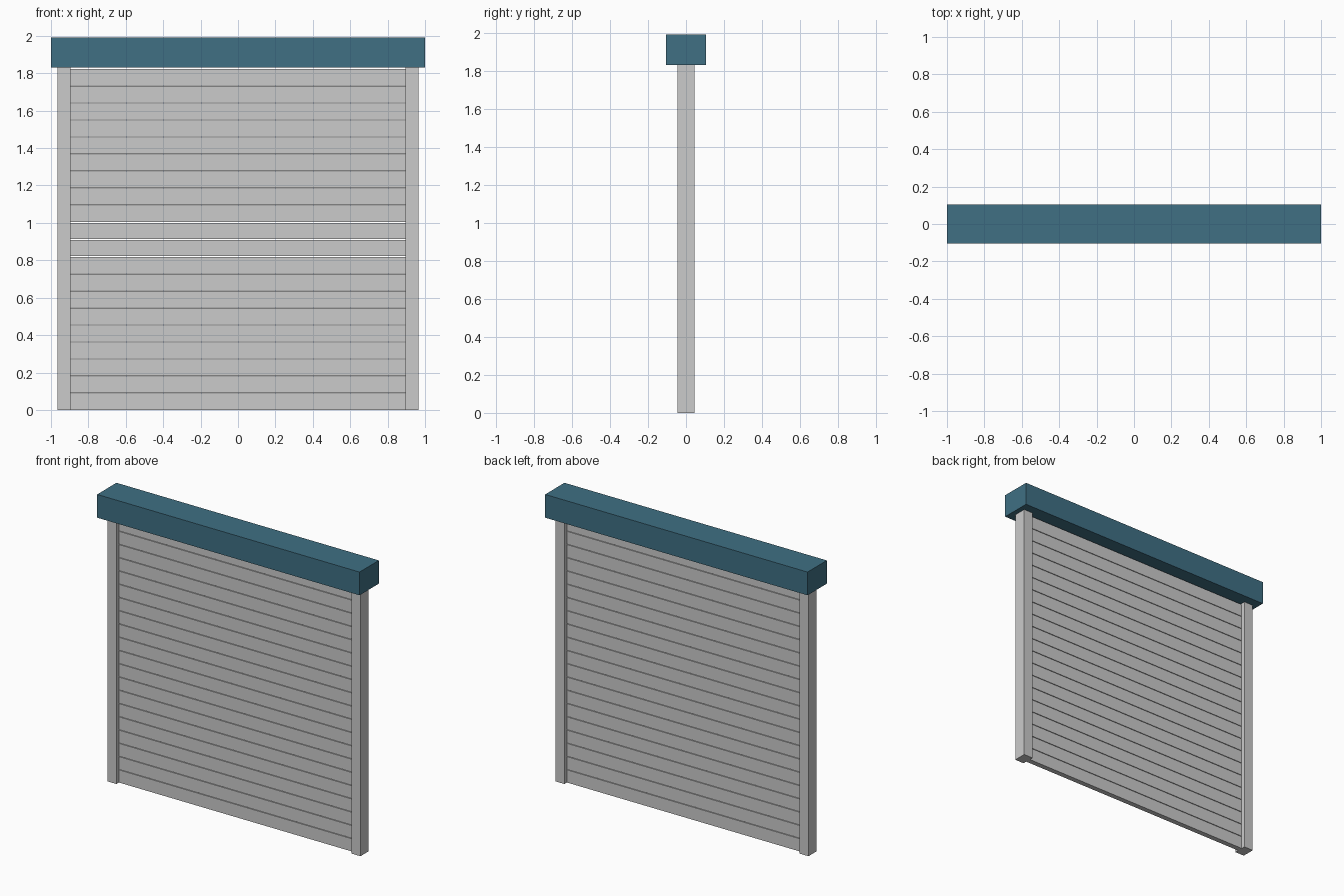
import bpy

if "Cube" in bpy.data.objects:
    bpy.data.objects.remove(bpy.data.objects["Cube"])

def box(name, x0, x1, y0, y1, z0, z1):
    bpy.ops.mesh.primitive_cube_add(size=1, location=((x0 + x1) / 2, (y0 + y1) / 2, (z0 + z1) / 2))
    ob = bpy.context.object
    ob.name = name
    ob.scale = (x1 - x0, y1 - y0, z1 - z0)
    bpy.ops.object.transform_apply(location=False, rotation=False, scale=True)
    return ob

# Coloured housing along the top
housing = box("shutter_housing", -1, 1, -0.105, 0.105, 1.83, 1.99)
blue = bpy.data.materials.new("housing_blue")
blue.diffuse_color = (0.05, 0.16, 0.23, 1)
blue.use_nodes = True
blue.node_tree.nodes["Principled BSDF"].inputs["Base Color"].default_value = blue.diffuse_color
housing.data.materials.append(blue)

# Side guide rails
for side, name in ((-1, "left_guide_rail"), (1, "right_guide_rail")):
    a, b = sorted((side * 0.895, side * 0.965))
    box(name, a, b, -0.045, 0.045, 0, 1.83)

# Curtain of horizontal slats with fine gaps
PITCH, GAP = 0.0913, 0.004
for i in range(20):
    z = i * PITCH
    box(f"slat_{i + 1:02d}", -0.895, 0.895, -0.018, 0.018, z, z + PITCH - GAP)
